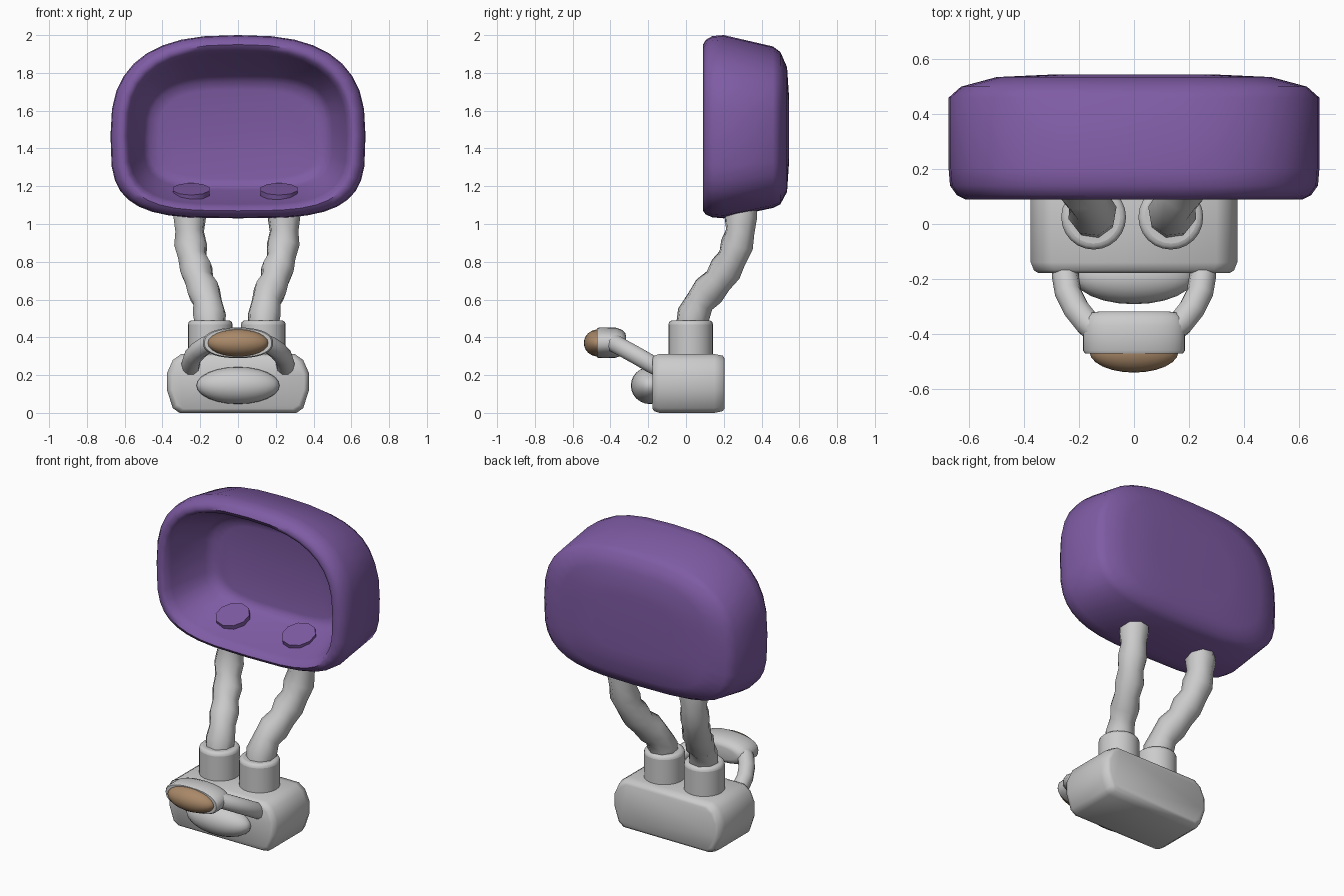
import bpy, bmesh, math
from mathutils import Vector

if "Cube" in bpy.data.objects:
    bpy.data.objects.remove(bpy.data.objects["Cube"])


def material(name, rgb):
    m = bpy.data.materials.new(name)
    m.diffuse_color = (*rgb, 1)
    m.use_nodes = True
    m.node_tree.nodes["Principled BSDF"].inputs["Base Color"].default_value = m.diffuse_color
    return m


PURPLE = material("purple", (0.21, 0.105, 0.37))
BROWN = material("brown", (0.40, 0.25, 0.14))


def finish(ob, name, mat=None, angle=40):
    ob.name = name
    if mat:
        ob.data.materials.append(mat)
    bpy.ops.object.select_all(action='DESELECT')
    ob.select_set(True)
    bpy.context.view_layer.objects.active = ob
    bpy.ops.object.shade_smooth_by_angle(angle=math.radians(angle))
    return ob


def mesh_object(name, bm, mat=None, angle=40):
    bmesh.ops.recalc_face_normals(bm, faces=bm.faces)
    me = bpy.data.meshes.new(name)
    bm.to_mesh(me)
    bm.free()
    ob = bpy.data.objects.new(name, me)
    bpy.context.collection.objects.link(ob)
    return finish(ob, name, mat, angle)


def oval(y, a, zb, zt, n_low, n_high, mid=0.45, count=36):
    """Egg-like superellipse in the XZ plane."""
    zm = zb + mid * (zt - zb)
    pts = []
    for i in range(count):
        t = 2 * math.pi * i / count
        c, s = math.cos(t), math.sin(t)
        n, b = (n_high, zt - zm) if s >= 0 else (n_low, zm - zb)
        pts.append(Vector((math.copysign(abs(c) ** (2 / n) * a, c), y,
                           zm + math.copysign(abs(s) ** (2 / n) * b, s))))
    return pts


def loft(name, rings, mat=None, angle=40):
    bm = bmesh.new()
    loops = [[bm.verts.new(p) for p in r] for r in rings]
    for a, b in zip(loops, loops[1:]):
        for i in range(len(a)):
            j = (i + 1) % len(a)
            bm.faces.new((a[i], a[j], b[j], b[i]))
    bm.faces.new(loops[0])
    bm.faces.new(loops[-1])
    return mesh_object(name, bm, mat, angle)


def tube(name, pts, radius, radii=None, res=2):
    cu = bpy.data.curves.new(name, 'CURVE')
    cu.dimensions = '3D'
    cu.bevel_depth = radius
    cu.bevel_resolution = res
    cu.use_fill_caps = True
    sp = cu.splines.new('POLY')
    sp.points.add(len(pts) - 1)
    for i, p in enumerate(pts):
        sp.points[i].co = (*p, 1)
        sp.points[i].radius = radii[i] if radii else 1
    ob = bpy.data.objects.new(name, cu)
    bpy.context.collection.objects.link(ob)
    bpy.ops.object.select_all(action='DESELECT')
    ob.select_set(True)
    bpy.context.view_layer.objects.active = ob
    bpy.ops.object.convert(target='MESH')
    return finish(bpy.context.object, name, None, 60)


def ellipsoid(name, loc, scale, mat=None, rot=0, seg=24):
    bpy.ops.mesh.primitive_uv_sphere_add(segments=seg, ring_count=seg // 2, radius=1,
                                         location=loc, rotation=(rot, 0, 0))
    ob = bpy.context.object
    ob.scale = scale
    return finish(ob, name, mat, 60)


# Hollow shell: back dome, outer wall, rounded lip, tapering cavity
shell = [(0.545, 0.28, 1.32, 1.68), (0.535, 0.50, 1.17, 1.83), (0.50, 0.63, 1.105, 1.91),
         (0.46, 0.675, 1.085, 1.94), (0.20, 0.675, 1.03, 2.0), (0.14, 0.67, 1.035, 1.995),
         (0.105, 0.645, 1.05, 1.975), (0.09, 0.615, 1.07, 1.95), (0.105, 0.59, 1.09, 1.925),
         (0.15, 0.575, 1.105, 1.905), (0.38, 0.50, 1.18, 1.79), (0.42, 0.47, 1.205, 1.755),
         (0.43, 0.42, 1.24, 1.71)]
loft("shell", [oval(y, a, zb, zt, 3.5, 3.0 if k < 3 else 2.65 if k < 10 else 3.2)
               for k, (y, a, zb, zt) in enumerate(shell)], PURPLE, 60)

# Mounting discs on the cavity floor
for side, x in (("left", -0.248), ("right", 0.217)):
    bpy.ops.mesh.primitive_cylinder_add(vertices=10, radius=0.102, depth=0.07,
                                        location=(x, 0.31, 1.152), rotation=(0.32, 0, 0))
    finish(bpy.context.object, side + "_mounting_disc", PURPLE)

# Lumpy legs: alternating thick and thin rings along a bent path
bend = [(0.14, 0.02, 0.44), (0.145, 0.04, 0.52), (0.155, 0.075, 0.59), (0.175, 0.12, 0.645),
        (0.20, 0.17, 0.70), (0.215, 0.21, 0.76), (0.235, 0.245, 0.82), (0.245, 0.27, 0.89),
        (0.25, 0.287, 0.96), (0.25, 0.29, 1.04), (0.24, 0.30, 1.14)]
lumps = [1.0 if i % 2 else 0.87 for i in range(len(bend))]
for side, s in (("left", -1), ("right", 1)):
    tube(side + "_leg", [(s * x - 0.006, y, z) for x, y, z in bend], 0.09, lumps)

# Leg sockets
for side, x in (("left", -0.147), ("right", 0.134)):
    bpy.ops.mesh.primitive_cylinder_add(vertices=24, radius=0.118, depth=0.29,
                                        location=(x, 0.025, 0.345))
    ob = bpy.context.object
    bv = ob.modifiers.new("round", 'BEVEL')
    bv.width, bv.segments = 0.022, 3
    finish(ob, side + "_socket")

# Base block: chamfered profile run from front to back
half = [(0.31, 0.0), (0.345, 0.025), (0.376, 0.12), (0.376, 0.21), (0.345, 0.28), (0.30, 0.312)]
profile = half + [(-x, z) for x, z in reversed(half)]
rings = []
for y, k in ((-0.178, 0.86), (-0.168, 0.94), (-0.14, 1), (0.15, 1), (0.195, 0.94), (0.205, 0.84)):
    d = 1 - k
    rings.append([Vector((x * (1 - d * 0.5), y, 0.156 + (z - 0.156) * k)) for x, z in profile])
loft("base", rings, None, 50)

# Rounded bumper on the front of the base
ellipsoid("bumper", (0, -0.192, 0.145), (0.22, 0.1, 0.098))

# Curved arms carrying the nozzle
arm = [(0.25, -0.12, 0.225), (0.25, -0.19, 0.262), (0.24, -0.25, 0.297),
       (0.21, -0.31, 0.33), (0.17, -0.36, 0.358), (0.12, -0.40, 0.38)]
for side, s in (("left", -1), ("right", 1)):
    tube(side + "_arm", [(s * x, y, z) for x, y, z in arm], 0.049, None, 3)

# Nozzle cup and its coloured cap
cup = [(-0.318, 0.12, 0.335, 0.41), (-0.322, 0.155, 0.32, 0.425), (-0.34, 0.175, 0.305, 0.44),
       (-0.37, 0.186, 0.292, 0.451), (-0.46, 0.186, 0.29, 0.452), (-0.472, 0.178, 0.295, 0.446),
       (-0.472, 0.155, 0.31, 0.43)]
loft("nozzle_cup", [oval(y, a, b, t, 2.3, 2.3, 0.5) for y, a, b, t in cup], None, 50)
ellipsoid("nozzle_cap", (0, -0.465, 0.37), (0.162, 0.076, 0.072), BROWN)
